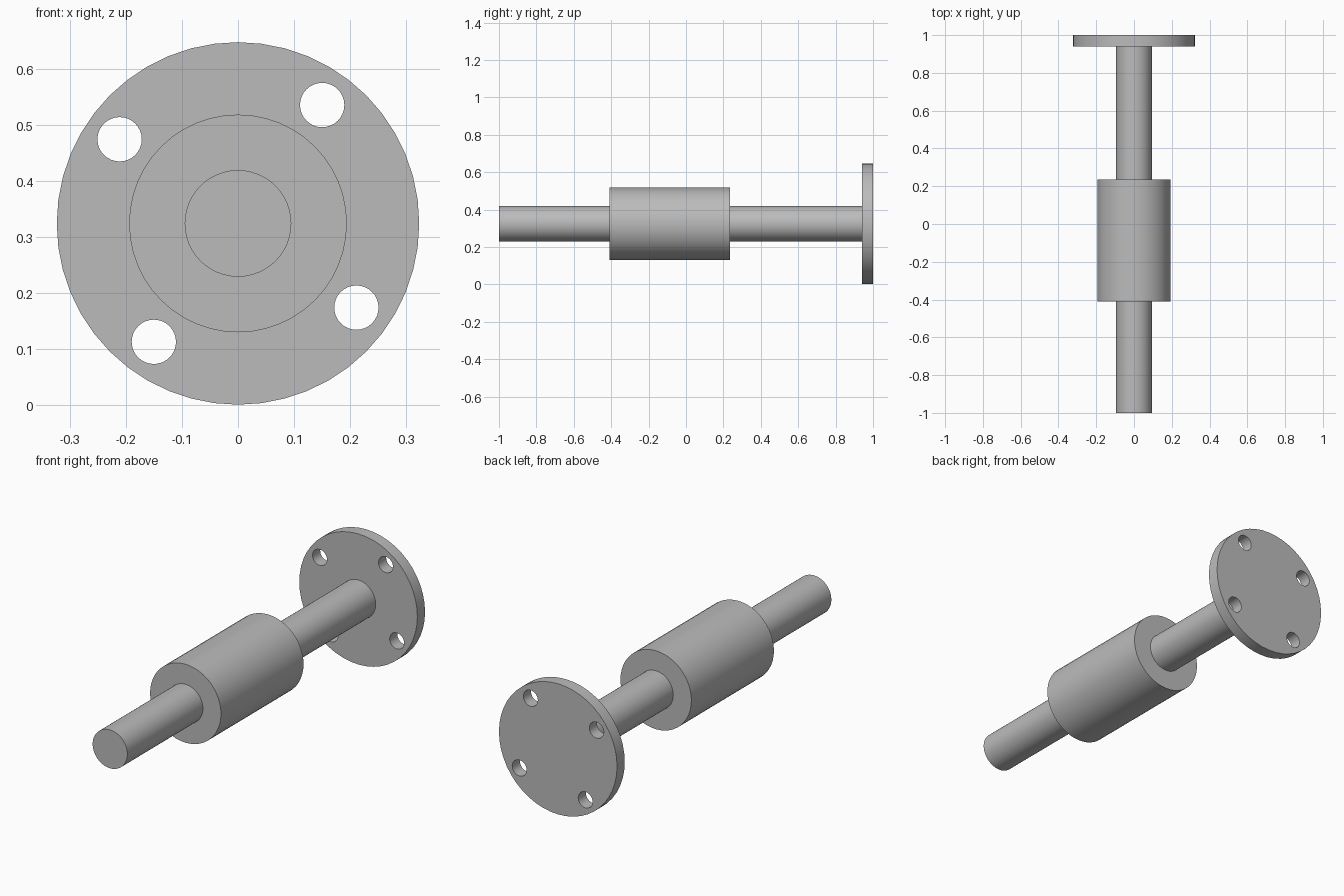
import bpy
import math
from mathutils import Matrix, Vector

cube = bpy.data.objects.get("Cube")
if cube:
    bpy.data.objects.remove(cube, do_unlink=True)

AXIS_Z = 0.324  # height of the shared centre line
FLANGE_R = 0.323

# Single grey metal
steel = bpy.data.materials.new("grey steel")
steel.use_nodes = True
grey = (0.5, 0.5, 0.5, 1)
steel.diffuse_color = grey
steel.node_tree.nodes["Principled BSDF"].inputs["Base Color"].default_value = grey


def cylinder(name, radius, y0, y1, x=0, z=0, sides=48):
    """Cylinder lying along y, offset (x, z) from the centre line."""
    bpy.ops.mesh.primitive_cylinder_add(
        vertices=sides, radius=radius, depth=y1 - y0,
        location=(x, (y0 + y1) / 2, AXIS_Z + z), rotation=(math.pi / 2, 0, 0))
    obj = bpy.context.object
    obj.name = obj.data.name = name
    obj.data.materials.append(steel)
    return obj


def smooth(obj):
    bpy.ops.object.select_all(action="DESELECT")
    obj.select_set(True)
    bpy.context.view_layer.objects.active = obj
    bpy.ops.object.shade_smooth_by_angle(angle=math.radians(30))


# Shaft and sleeve
smooth(cylinder("shaft", 0.095, -1, 0.945))
smooth(cylinder("sleeve", 0.194, -0.41, 0.235))

# End flange with four bolt holes
flange = cylinder("flange", FLANGE_R, 0.94, 1)
for i in range(4):
    hole = Matrix.Rotation(i * math.pi / 2, 2) @ Vector((0.15, 0.211))
    cutter = cylinder("bolt_hole_cutter", 0.0395, 0.9, 1.04, hole.x, hole.y, 32)
    cutter.hide_render = True
    bpy.context.view_layer.objects.active = flange
    cut = flange.modifiers.new("bolt_hole", "BOOLEAN")
    cut.operation = "DIFFERENCE"
    cut.solver = "EXACT"
    cut.object = cutter
    bpy.ops.object.modifier_apply(modifier=cut.name)
    bpy.data.objects.remove(cutter, do_unlink=True)
smooth(flange)
